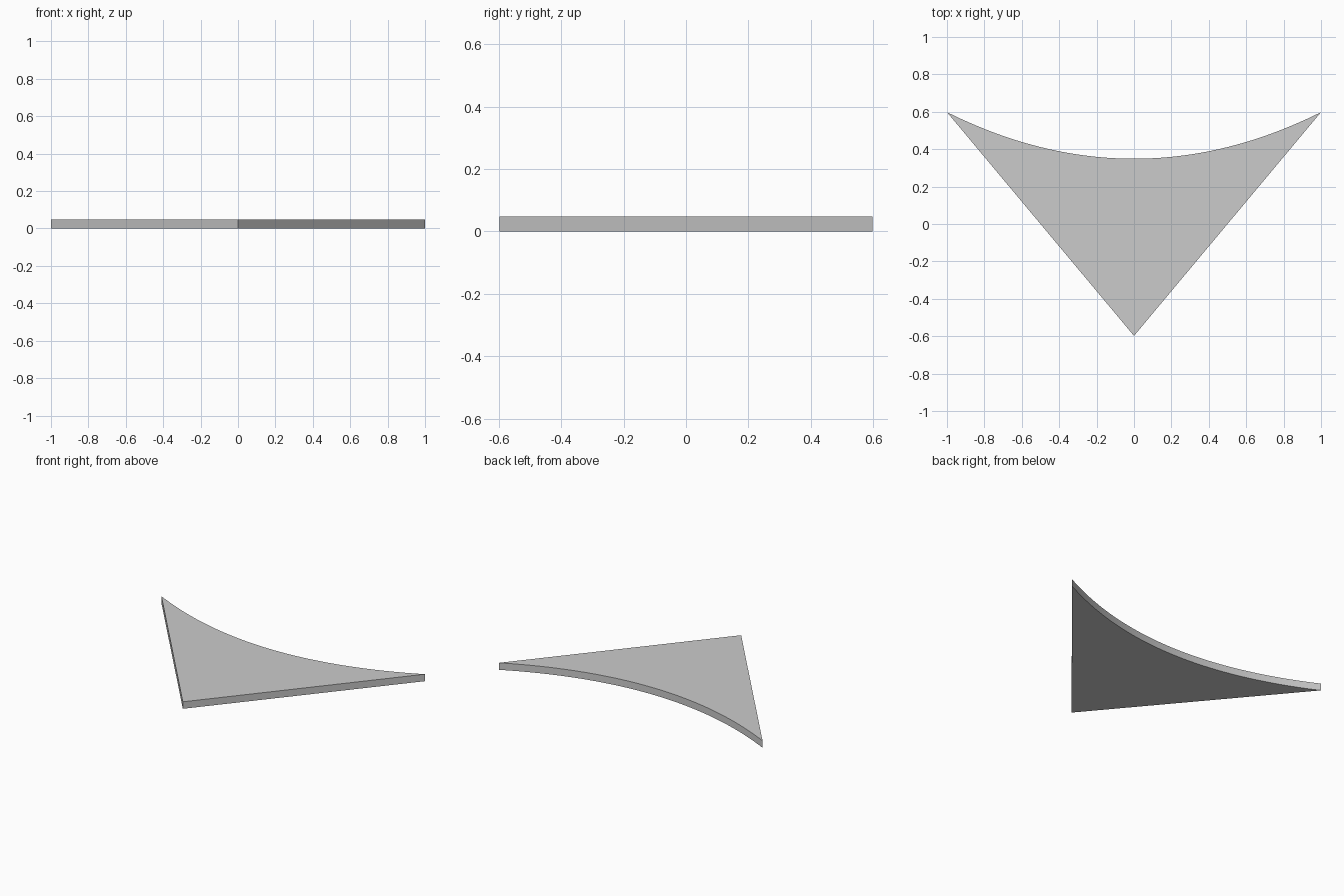
import bpy, bmesh

if "Cube" in bpy.data.objects:
    bpy.data.objects.remove(bpy.data.objects["Cube"])

HALF_W, HALF_D, THICK = 1.0, 0.598, 0.048
DIP_Y = 0.349      # lowest point of the concave back edge
SEGS = 48

# Outline: front tip, then the curved back edge from right to left
outline = [(0.0, -HALF_D)]
for i in range(SEGS + 1):
    x = HALF_W * (1 - 2 * i / SEGS)
    outline.append((x, DIP_Y + (HALF_D - DIP_Y) * x * x))

# Flat plate extruded upward from the ground
bm = bmesh.new()
base = bm.faces.new([bm.verts.new((x, y, 0)) for x, y in outline])
ext = bmesh.ops.extrude_face_region(bm, geom=[base], use_keep_orig=True)
top_verts = [g for g in ext["geom"] if isinstance(g, bmesh.types.BMVert)]
bmesh.ops.translate(bm, verts=top_verts, vec=(0, 0, THICK))
bmesh.ops.recalc_face_normals(bm, faces=bm.faces)

mesh = bpy.data.meshes.new("curved_triangle_plate")
bm.to_mesh(mesh)
bm.free()
plate = bpy.data.objects.new("curved_triangle_plate", mesh)
bpy.context.collection.objects.link(plate)

# Smooth the curved wall, keep the rims and corners sharp
bpy.context.view_layer.objects.active = plate
plate.select_set(True)
bpy.ops.object.shade_smooth_by_angle()
